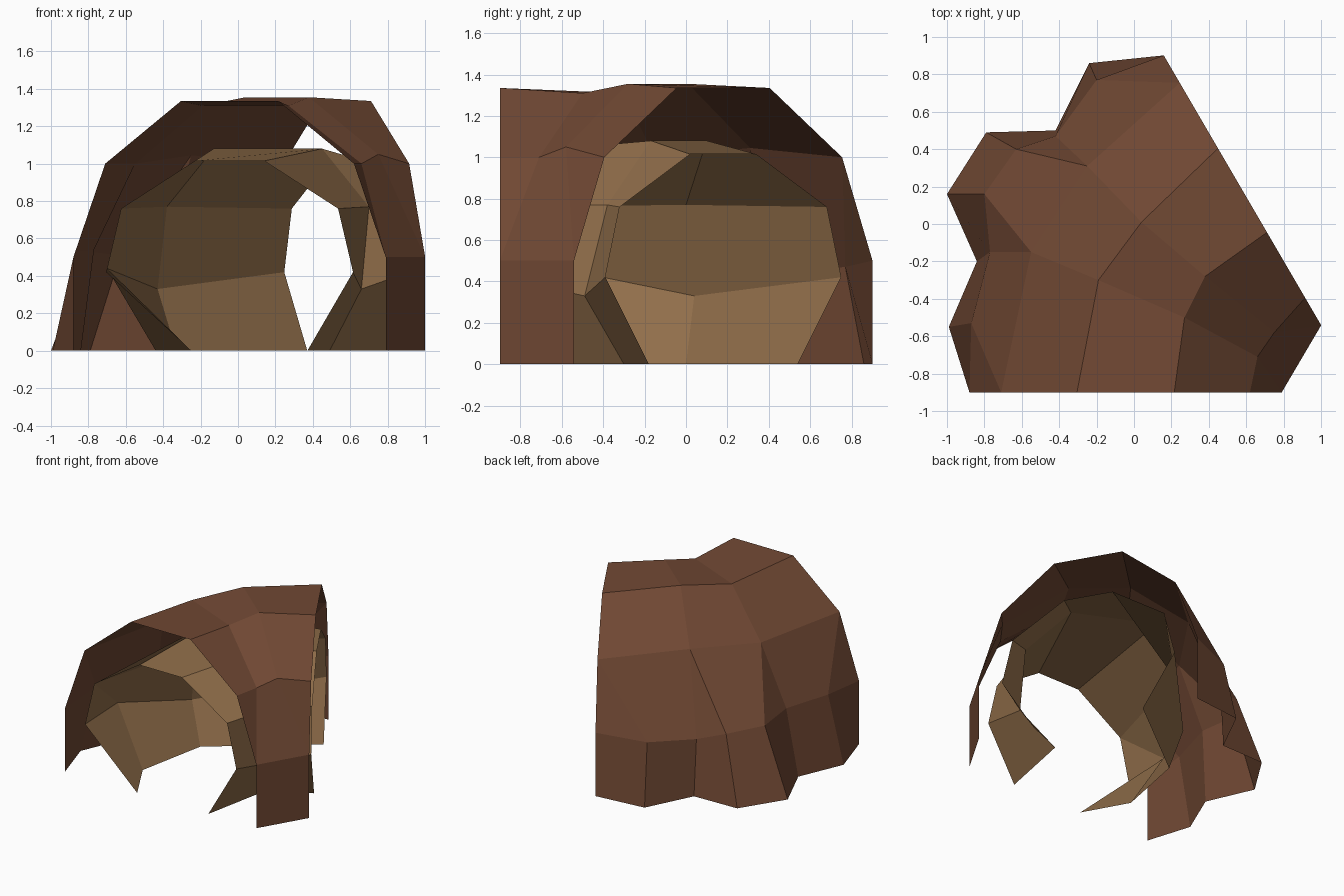
import bpy, bmesh

if "Cube" in bpy.data.objects:
    bpy.data.objects.remove(bpy.data.objects["Cube"])

# A bent low-poly cave tunnel: same arch at the front opening (y = -0.9)
# and at a second opening turned 60 degrees to the right/back.
END_C, END_D = (0.58, 0.18), (0.504, -0.864)


def rail(offset, z, mids=(), front=None):
    """Lengthwise line: front arch point, middle points, far arch point."""
    f = offset if front is None else front
    return ([(-0.045 + f, -0.9, z)] + list(mids) +
            [(END_C[0] + offset * END_D[0], END_C[1] + offset * END_D[1], z)])


def flat(z, *pts):
    return [(x, y, z) for x, y in pts]


def material(name, color):
    m = bpy.data.materials.new(name)
    m.diffuse_color = (*color, 1)
    m.use_nodes = True
    m.node_tree.nodes["Principled BSDF"].inputs["Base Color"].default_value = m.diffuse_color
    return m


def loft(name, rails, links, mat, outward):
    """Join neighbouring rails; links maps lower points to upper points."""
    bm = bmesh.new()
    rows = [[bm.verts.new(p) for p in r] for r in rails]
    for k, (a, b) in enumerate(zip(rows, rows[1:])):
        link = links.get(k, [(i, i) for i in range(len(a))])
        for (i, j), (i2, j2) in zip(link, link[1:]):
            vs = list(dict.fromkeys([a[i], a[i2], b[j2], b[j]]))
            if outward:
                vs.reverse()
            bm.faces.new(vs)
    me = bpy.data.meshes.new(name)
    bm.to_mesh(me)
    bm.free()
    me.materials.append(mat)
    ob = bpy.data.objects.new(name, me)
    bpy.context.collection.objects.link(ob)
    return ob


rock = material("brown rock", (0.165, 0.066, 0.034))
tan = material("tan inner rock", (0.28, 0.155, 0.068))

# Outer shell: buttressed left/back wall, roof, plain inner corner
outer = [
    rail(-0.835, 0, flat(0, (-0.99, -0.55), (-0.84, -0.2), (-1, 0.16),
                         (-0.79, 0.49), (-0.42, 0.5), (-0.24, 0.86))),
    rail(-0.835, 0.5, [(-0.87, -0.53, 0.53), (-0.77, -0.15, 0.54),
                       (-0.8, 0.16, 0.53), (-0.63, 0.4, 0.51),
                       (-0.42, 0.47, 0.44), (-0.2, 0.77, 0.47)]),
    rail(-0.665, 1.0, [(-0.55, -0.15, 1.0), (-0.25, 0.31, 1.045)]),
    rail(-0.26, 1.335, [(-0.19, -0.3, 1.31), (0.04, 0.01, 1.355)]),
    rail(0.26, 1.335, [(0.27, -0.5, 1.31), (0.38, -0.28, 1.355)]),
    rail(0.665, 1.0, [(0.66, -0.71, 1.0), (0.75, -0.58, 1.05)]),
    rail(0.835, 0.5),
    rail(0.835, 0),
]
loft("outer_rock_shell", outer, {
    1: [(0, 0), (1, 0), (2, 1), (3, 1), (4, 2), (5, 2), (6, 3), (7, 3)],
    5: [(0, 0), (1, 0), (2, 1), (3, 1)],
}, rock, True)

# Inner lining: narrower tunnel with walls tucked in at the floor
inner = [
    rail(-0.416, 0, flat(0, (-0.44, -0.56), (-0.33, 0.0)), front=-0.205),
    rail(-0.66, 0.42, [(-0.7, -0.5, 0.44), (-0.43, 0.04, 0.33)]),
    rail(-0.58, 0.76, [(-0.38, 0.0, 0.77)]),
    rail(-0.185, 1.015, [(-0.13, 0.1, 1.08)]),
    rail(0.185, 1.015, [(0.45, -0.17, 1.08)]),
    rail(0.58, 0.76, [(0.7, -0.38, 0.77)]),
    rail(0.66, 0.42, [(0.66, -0.49, 0.33)]),
    rail(0.416, 0, [(0.49, -0.3, 0)]),
]
loft("inner_rock_lining", inner,
     {1: [(0, 0), (1, 0), (2, 1), (3, 2)]}, tan, False)
